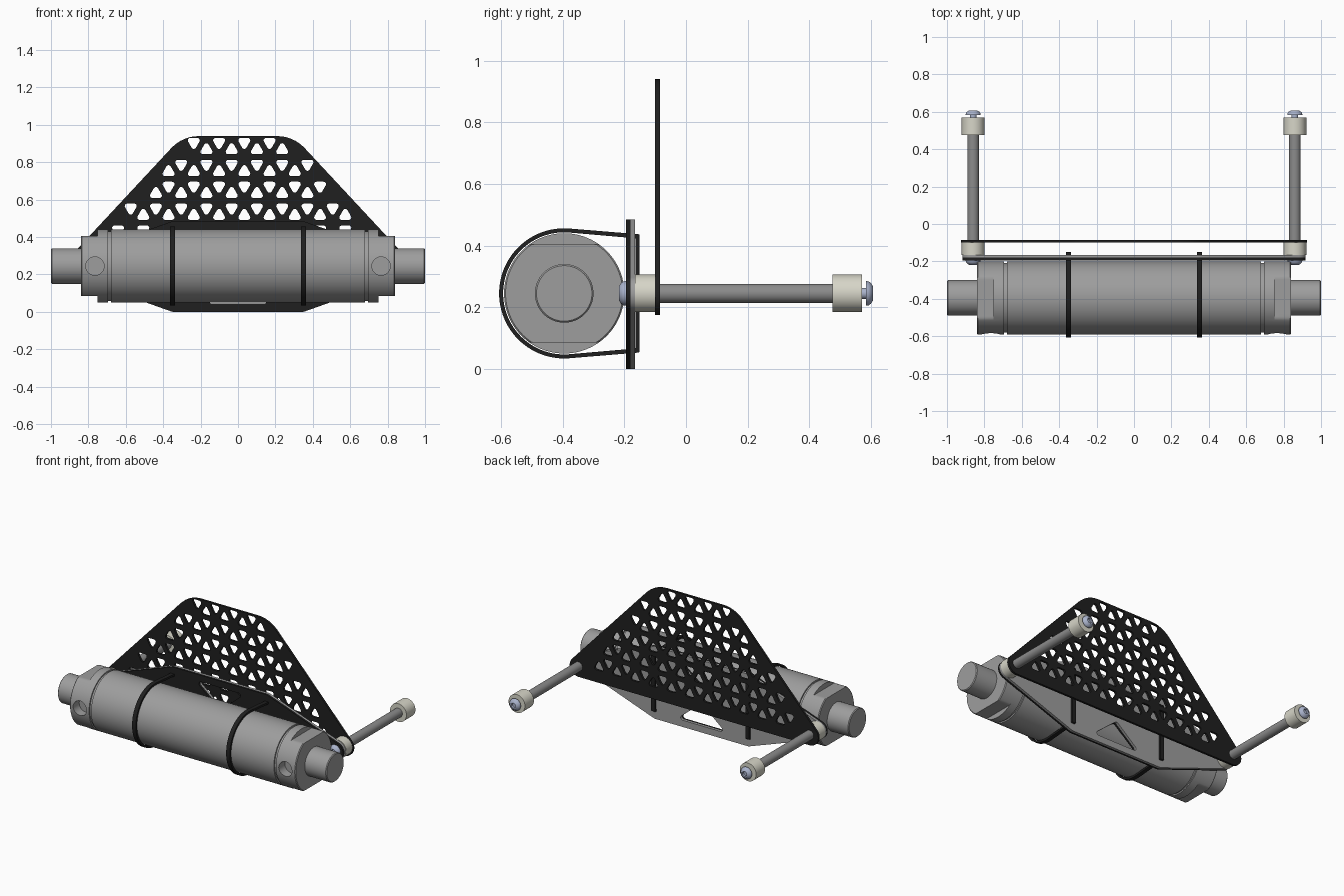
import bpy, bmesh, math
from mathutils import Vector, Euler, geometry

cube = bpy.data.objects.get("Cube")
if cube:
    bpy.data.objects.remove(cube, do_unlink=True)


def material(name, rgb):
    m = bpy.data.materials.new(name)
    m.use_nodes = True
    m.diffuse_color = (*rgb, 1)
    m.node_tree.nodes["Principled BSDF"].inputs["Base Color"].default_value = (*rgb, 1)
    return m


GREY = material("steel grey", (0.34, 0.34, 0.34))
ROD = material("rod grey", (0.26, 0.26, 0.26))
BLACK = material("matte black", (0.014, 0.014, 0.014))
CREAM = material("spacer cream", (0.68, 0.67, 0.58))
BLUE = material("zinc blue", (0.40, 0.45, 0.60))


def finish(name, bm, mat, smooth=True):
    """Turn a bmesh into a named, shaded object."""
    bmesh.ops.remove_doubles(bm, verts=bm.verts, dist=1e-5)
    bmesh.ops.recalc_face_normals(bm, faces=bm.faces)
    mesh = bpy.data.meshes.new(name)
    bm.to_mesh(mesh)
    bm.free()
    mesh.materials.append(mat)
    ob = bpy.data.objects.new(name, mesh)
    bpy.context.collection.objects.link(ob)
    if smooth:
        shade(ob)
    return ob


def activate(ob):
    bpy.ops.object.select_all(action='DESELECT')
    ob.select_set(True)
    bpy.context.view_layer.objects.active = ob


def shade(ob):
    activate(ob)
    bpy.ops.object.shade_smooth_by_angle(angle=math.radians(30))


def lathe(name, profile, mat, loc, along_y=False, segments=40, flat_from=None, flat=0.16):
    """Revolve (distance, radius) pairs; rings past flat_from get top and bottom flats."""
    bm = bmesh.new()
    rings = []
    for i, (t, r) in enumerate(profile):
        ring = []
        for k in range(segments):
            a = math.tau * k / segments
            y, z = r * math.cos(a), r * math.sin(a)
            if flat_from is not None and (i >= flat_from or i < len(profile) - flat_from and i < flat_from - 4):
                z = max(-flat, min(flat, z))
            p = (-y, t, z) if along_y else (t, y, z)
            ring.append(bm.verts.new(Vector(loc) + Vector(p)))
        rings.append(ring)
    for a, b in zip(rings, rings[1:]):
        for k in range(segments):
            n = (k + 1) % segments
            bm.faces.new((a[k], a[n], b[n], b[k]))
    bm.faces.new(rings[0])
    bm.faces.new(rings[-1])
    return finish(name, bm, mat)


def hull(circles, steps=48):
    """Outline wrapped around a set of (u, v, radius) circles."""
    pts = [Vector((u + r * math.cos(math.tau * k / steps), v + r * math.sin(math.tau * k / steps)))
           for u, v, r in circles for k in range(steps)]
    return [pts[i] for i in geometry.convex_hull_2d(pts)]


def plate(name, outlines, thickness, mat, loc, turn=0):
    """Filled and extruded upright plate; outlines after the first are holes."""
    cu = bpy.data.curves.new(name, 'CURVE')
    cu.dimensions = '2D'
    cu.fill_mode = 'BOTH'
    cu.extrude = thickness / 2
    for line in outlines:
        sp = cu.splines.new('POLY')
        sp.points.add(len(line) - 1)
        for point, p in zip(sp.points, line):
            point.co = (p.x, p.y, 0, 1)
        sp.use_cyclic_u = True
    tmp = bpy.data.objects.new(name + " outline", cu)
    bpy.context.collection.objects.link(tmp)
    deps = bpy.context.evaluated_depsgraph_get()
    mesh = bpy.data.meshes.new_from_object(tmp.evaluated_get(deps))
    bm = bmesh.new()
    bm.from_mesh(mesh)
    bpy.data.objects.remove(tmp, do_unlink=True)
    bpy.data.meshes.remove(mesh)
    bm.transform(Euler((math.pi / 2, 0, turn)).to_matrix().to_4x4())
    bmesh.ops.translate(bm, verts=bm.verts, vec=loc)
    return finish(name, bm, mat)


def both(circles):
    return circles + [(-u, v, r) for u, v, r in circles]


# Main cylinder with shafts, flatted end caps and seal grooves
CY, CZ, R, SHAFT = -0.395, 0.245, 0.195, 0.095
lathe("cylinder_barrel", [(-0.68, R), (0.68, R)], GREY, (0, CY, CZ), segments=96)
for s, side in ((1, "left"), (-1, "right")):
    cap = lathe(side + "_end_cap",
                [(s * t, r) for t, r in ((0.68, 0.186), (0.695, 0.186), (0.695, R), (0.75, R),
                                         (0.75, R), (0.835, R), (0.84, 0.19))],
                GREY, (0, CY, CZ), segments=96, flat_from=4)
    lathe(side + "_shaft", [(s * 0.8, SHAFT), (s * 0.995, SHAFT), (s, SHAFT - 0.005)],
          GREY, (0, CY, CZ), segments=64)
    # Blind port drilled into the front of the cap
    cutter = lathe("port_cutter", [(-0.3, 0.049), (-0.13, 0.049)], GREY,
                   (s * 0.765, CY, CZ), along_y=True)
    cutter.hide_render = True
    mod = cap.modifiers.new("port", 'BOOLEAN')
    mod.operation = 'DIFFERENCE'
    mod.solver = 'EXACT'
    mod.object = cutter
    activate(cap)
    bpy.ops.object.modifier_apply(modifier=mod.name)
    bpy.data.objects.remove(cutter, do_unlink=True)
    shade(cap)

# Two-layer mounting bracket with triangular windows
bracket = hull(both([(0.86, 0.243, 0.058), (0.34, 0.06, 0.06), (0.34, 0.425, 0.06)]))
lower = hull(both([(0.14, 0.06, 0.015)]) + [(0, 0.17, 0.02)])
upper = [Vector((p.x, 0.485 - p.y)) for p in lower]
plate("bracket_front_layer", [bracket, lower, upper], 0.015, BLACK, (0, -0.1875, 0))
plate("bracket_back_layer", [bracket, lower, upper], 0.015, GREY, (0, -0.1725, 0))

# Perforated panel: rounded triangles, alternately pointing up and down
outline = hull(both([(0.86, 0.24, 0.065), (0.21, 0.74, 0.2)]))
STEP, ROW, TOP = 0.0675, 0.117, 0.945
holes = []
for row in range(6):
    middle = TOP - ROW * (row + 0.5)
    reach = 0.275 + (0.893 - middle) * 0.9
    for k in range(-12, 12):
        u = (k + 0.5) * STEP
        if abs(u) > min(reach, 0.76):
            continue
        up = 1 if (k + row) % 2 else -1
        v = middle - up * ROW / 6
        corners = [math.pi * (up * 0.5 + 2 * c / 3) for c in range(3)]
        holes.append(hull([(u + 0.022 * math.cos(a), v + 0.022 * math.sin(a), 0.013)
                           for a in corners], 12))
plate("perforated_panel", [outline] + holes, 0.015, BLACK, (0, -0.0925, 0))

# Straps around the cylinder and bracket
loop = [hull([(CY, CZ, 0.211 - d), (-0.155 - d, 0.432 - d, 0.005), (-0.155 - d, 0.058 + d, 0.005)], 96)
        for d in (0, 0.013)]
for x, side in ((0.35, "left"), (-0.35, "right")):
    plate(side + "_strap", loop, 0.028, BLACK, (x, 0, 0), turn=math.pi / 2)


# Standoff rods with spacers and socket-head screws
def screw_head(t, d):
    return [(t, 0.04), (t + d * 0.008, 0.039), (t + d * 0.016, 0.033),
            (t + d * 0.023, 0.022), (t + d * 0.023, 0.016), (t + d * 0.008, 0.016)]


for x, side in ((0.86, "left"), (-0.86, "right")):
    base = (x, 0, 0.245)
    parts = (
        ("spacer", [(-0.165, 0.061), (-0.1, 0.061)], CREAM),
        ("rod", [(-0.085, 0.031), (0.475, 0.031)], ROD),
        ("end_bushing", [(0.475, 0.061), (0.57, 0.061)], CREAM),
        ("rear_screw_neck", [(0.56, 0.018), (0.59, 0.018)], BLUE),
        ("rear_screw_head", screw_head(0.584, 1), BLUE),
        ("front_screw_head", screw_head(-0.195, -1), BLUE),
    )
    for part, profile, mat in parts:
        lathe(side + "_" + part, profile, mat, base, along_y=True)
